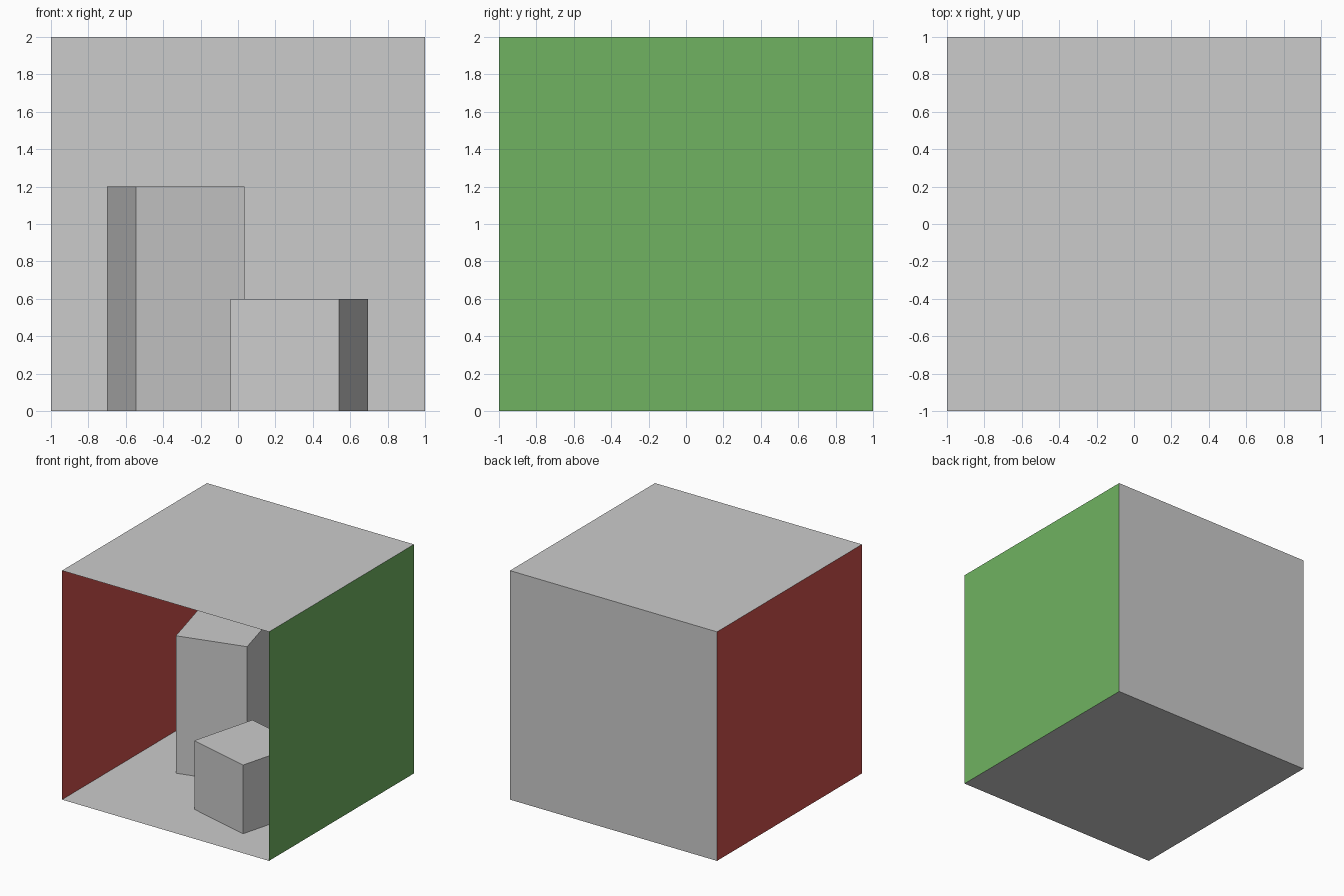
import bpy
from math import pi, radians

if "Cube" in bpy.data.objects:
    bpy.data.objects.remove(bpy.data.objects["Cube"])


def paint(obj, name, color):
    mat = bpy.data.materials.new(name)
    mat.diffuse_color = (*color, 1)
    mat.use_nodes = True
    mat.node_tree.nodes["Principled BSDF"].inputs["Base Color"].default_value = mat.diffuse_color
    obj.data.materials.append(mat)


def panel(name, location, rotation):
    """Thin 2 x 2 sheet whose normal faces into the room."""
    bpy.ops.mesh.primitive_plane_add(size=2, location=location, rotation=rotation)
    obj = bpy.context.object
    obj.name = name
    bpy.ops.object.transform_apply(location=False, rotation=True, scale=False)
    return obj


def block(name, x, y, width, height, turn):
    """Square block standing on the floor, turned about z."""
    bpy.ops.mesh.primitive_cube_add(size=1, location=(x, y, height / 2),
                                    rotation=(0, 0, radians(turn)))
    obj = bpy.context.object
    obj.name = name
    obj.scale = (width, width, height)
    bpy.ops.object.transform_apply(location=False, rotation=False, scale=True)


# Room shell, open at the front
panel("floor", (0, 0, 0), (0, 0, 0))
panel("ceiling", (0, 0, 2), (pi, 0, 0))
panel("back_wall", (0, 1, 1), (pi / 2, 0, 0))
left = panel("left_wall", (-1, 0, 1), (0, pi / 2, 0))
right = panel("right_wall", (1, 0, 1), (0, -pi / 2, 0))
paint(left, "red", (0.62, 0.08, 0.07))
paint(right, "green", (0.16, 0.45, 0.12))

# Two blocks inside the room
block("tall_block", -0.334, 0.29, 0.6, 1.2, 15)
block("short_block", 0.328, -0.335, 0.6, 0.6, -15)
